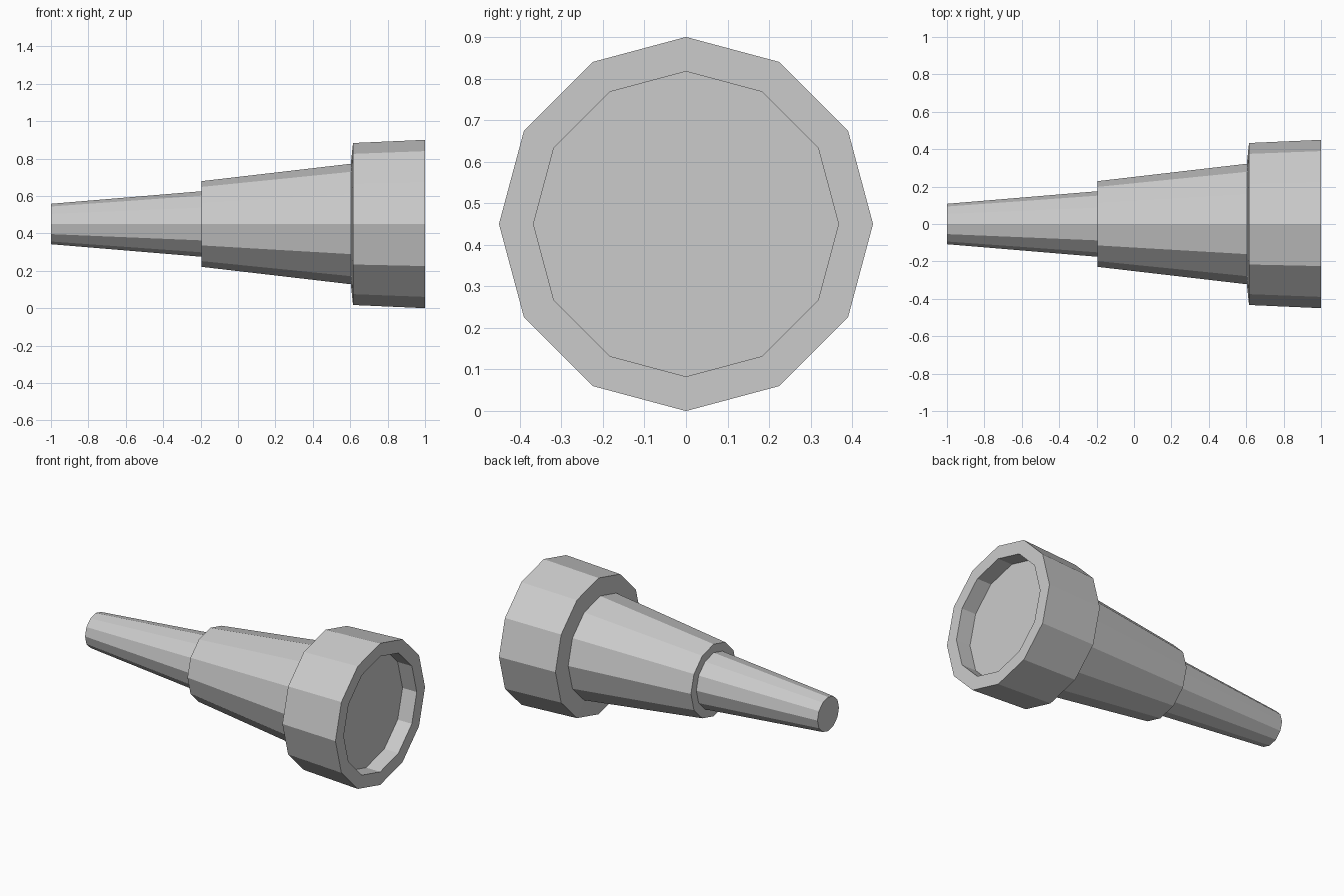
import bpy, bmesh
from math import cos, sin, pi

if "Cube" in bpy.data.objects:
    bpy.data.objects.remove(bpy.data.objects["Cube"])

SIDES = 12
AXIS_Z = 0.45


def lathe_x(name, profile):
    """Revolve (x, radius) points about the long axis, capping both ends."""
    bm = bmesh.new()
    rings = [[bm.verts.new((x, r * sin(2 * pi * i / SIDES), AXIS_Z + r * cos(2 * pi * i / SIDES)))
              for i in range(SIDES)] for x, r in profile]
    for a, b in zip(rings, rings[1:]):
        for i in range(SIDES):
            j = (i + 1) % SIDES
            bm.faces.new((a[i], a[j], b[j], b[i]))
    bm.faces.new(rings[0])
    bm.faces.new(rings[-1])
    bmesh.ops.recalc_face_normals(bm, faces=bm.faces)
    mesh = bpy.data.meshes.new(name)
    bm.to_mesh(mesh)
    bm.free()
    obj = bpy.data.objects.new(name, mesh)
    bpy.context.collection.objects.link(obj)
    return obj


# One continuous shell: thin tube, stepped middle tube, wide head with recessed lens
lathe_x("telescope_body", [
    (-1.0, 0.108), (-0.195, 0.175),    # eyepiece tube
    (-0.195, 0.229), (0.603, 0.322),   # middle tube
    (0.615, 0.433), (1.0, 0.45),       # head
    (1.0, 0.367), (0.90, 0.367),       # rim and lens recess
])
